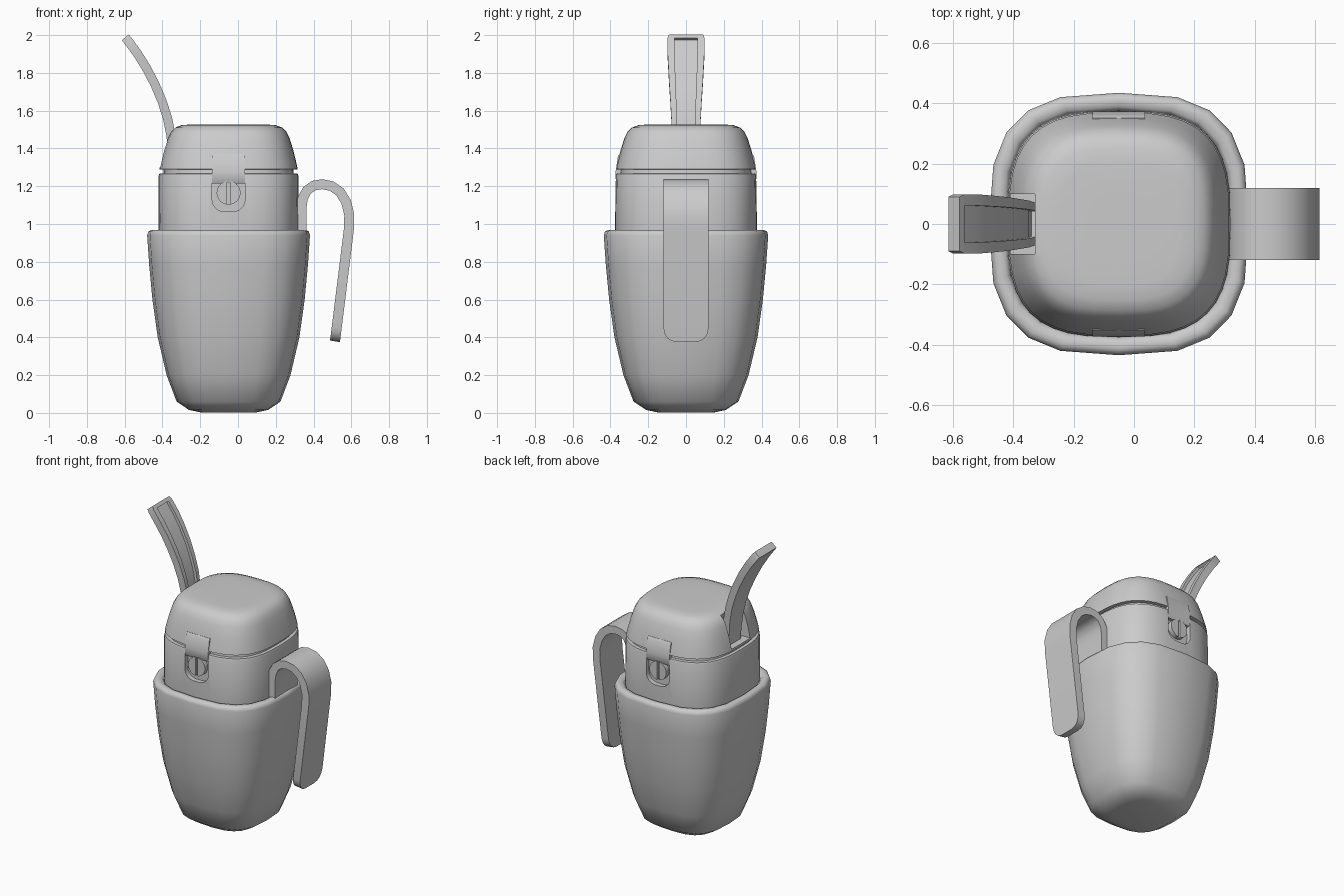
import bpy, bmesh, math
from mathutils import Vector

if "Cube" in bpy.data.objects:
    bpy.data.objects.remove(bpy.data.objects["Cube"])

CX = -0.05  # axis of the jug body


def finish(name, bm, angle=35):
    bmesh.ops.recalc_face_normals(bm, faces=bm.faces)
    me = bpy.data.meshes.new(name)
    bm.to_mesh(me)
    bm.free()
    ob = bpy.data.objects.new(name, me)
    bpy.context.collection.objects.link(ob)
    smooth(ob, angle)
    return ob


def smooth(ob, angle=35):
    bpy.ops.object.select_all(action='DESELECT')
    bpy.context.view_layer.objects.active = ob
    ob.select_set(True)
    bpy.ops.object.shade_smooth_by_angle(angle=math.radians(angle))


def skin(name, rings, angle=35):
    """Join closed rings of points into a capped solid."""
    bm = bmesh.new()
    vs = [[bm.verts.new(p) for p in r] for r in rings]
    n = len(vs[0])
    for a, b in zip(vs, vs[1:]):
        for i in range(n):
            bm.faces.new((a[i], a[(i + 1) % n], b[(i + 1) % n], b[i]))
    bm.faces.new(vs[0])
    bm.faces.new(vs[-1])
    return finish(name, bm, angle)


def squircle(half, z, n):
    f = lambda v: math.copysign(abs(v) ** 0.678, v) if abs(v) > 1e-6 else 0
    return [(CX + half * f(math.cos(2 * math.pi * i / n)),
             1.01 * half * f(math.sin(2 * math.pi * i / n)), z) for i in range(n)]


def shell(name, profile, n, angle=35):
    return skin(name, [squircle(h, z, n) for h, z in profile], angle)


def strip(name, path, thick, offset=0.0):
    """Sweep a flat bar along (x, z, half width) points."""
    rings = []
    for i, (x, z, w) in enumerate(path):
        a, b = path[max(i - 1, 0)], path[min(i + 1, len(path) - 1)]
        t = Vector((b[0] - a[0], b[1] - a[1])).normalized()
        nx, nz = -t.y, t.x
        lo, hi = offset - thick / 2, offset + thick / 2
        rings.append([(x + nx * d, s * w, z + nz * d)
                      for d, s in ((lo, -1), (lo, 1), (hi, 1), (hi, -1))])
    return skin(name, rings)


def prism(name, outline, y0, y1):
    return skin(name, [[(x, y, z) for x, z in outline] for y in (y0, y1)])


def cut(ob, cutter):
    cutter.hide_render = True
    m = ob.modifiers.new("cut", 'BOOLEAN')
    m.object = cutter
    m.solver = 'EXACT'
    bpy.context.view_layer.objects.active = ob
    bpy.ops.object.modifier_apply(modifier=m.name)
    bpy.data.objects.remove(cutter)
    smooth(ob)


# Lower body with rolled rim
shell("body", [(0.15, 0.003), (0.21, 0.016), (0.275, 0.06), (0.328, 0.2), (0.375, 0.4),
               (0.403, 0.6), (0.42, 0.78), (0.431, 0.94), (0.425, 0.96), (0.41, 0.968),
               (0.385, 0.965), (0.373, 0.95), (0.368, 0.9)], 20, 50)

# Neck with a thin recessed seam ring on top
neck = shell("neck", [(0.368, 0.9), (0.372, 0.97), (0.37, 1.255), (0.366, 1.266),
                      (0.345, 1.267), (0.342, 1.3)], 40)

# Domed lid, notched for the spout
lid = shell("lid", [(0.345, 1.288), (0.366, 1.29), (0.36, 1.32), (0.343, 1.39),
                    (0.323, 1.455), (0.307, 1.487), (0.285, 1.51), (0.25, 1.523),
                    (0.2, 1.527), (0.1, 1.527)], 40)
cut(lid, prism("notch_cutter", [(-0.6, 1.302), (-0.315, 1.302), (-0.335, 1.6), (-0.6, 1.6)],
               -0.1, 0.1))

# Curved drinking spout with a long channel in its upper face
path = [(-0.343, 1.29, 0.06), (-0.346, 1.38, 0.066), (-0.355, 1.47, 0.072),
        (-0.373, 1.56, 0.078), (-0.402, 1.65, 0.083), (-0.44, 1.74, 0.089),
        (-0.487, 1.83, 0.094), (-0.535, 1.906, 0.098), (-0.582, 1.97, 0.098),
        (-0.597, 1.988, 0.09)]
spout = strip("spout", path, 0.048)
channel = [(x, z, w * 0.62) for x, z, w in path[1:-1]]
cut(spout, strip("channel_cutter", channel, 0.04, -0.026))

# Hooked carrying handle with a rounded end
strip("handle", [(0.335, 0.93, 0.12), (0.335, 1.08, 0.12), (0.343, 1.135, 0.12),
                 (0.365, 1.178, 0.12), (0.4, 1.203, 0.12), (0.445, 1.211, 0.12),
                 (0.495, 1.201, 0.12), (0.54, 1.17, 0.12), (0.572, 1.118, 0.12),
                 (0.589, 1.05, 0.12), (0.588, 0.98, 0.12), (0.523, 0.455, 0.12),
                 (0.519, 0.423, 0.113), (0.516, 0.4, 0.099), (0.514, 0.385, 0.078),
                 (0.513, 0.379, 0.05)], 0.053)

# Front and back latches: pocket, sloped tab and slotted screw
for side, s in (("front", -1), ("back", 1)):
    r, hw, z0 = 0.065, 0.087, 1.065
    arc = [math.radians(a) for a in range(0, 91, 15)]
    right = [(hw - r + r * math.sin(a), z0 + r - r * math.cos(a)) for a in arc]
    outline = [(CX + x, z) for x, z in right] + [(CX + hw, 1.4), (CX - hw, 1.4)]
    outline += [(CX - x, z) for x, z in reversed(right)]
    cut(neck, prism("pocket_cutter", outline, s * 0.342, s * 0.5))

    tab = [(0.33, 1.215), (0.362, 1.215), (0.373, 1.24), (0.373, 1.275), (0.36, 1.36),
           (0.352, 1.371), (0.3, 1.371)]
    skin(side + "_latch", [[(CX + x, s * y, z) for y, z in tab] for x in (-hw, hw)])

    disc = [(CX + 0.063 * math.cos(i * math.pi / 16), 1.165 + 0.063 * math.sin(i * math.pi / 16))
            for i in range(32)]
    screw = prism(side + "_screw", disc, s * 0.33, s * 0.373)
    slot = [(CX - 0.007, 1.07), (CX + 0.007, 1.07), (CX + 0.007, 1.25), (CX - 0.007, 1.25)]
    cut(screw, prism("slot_cutter", slot, s * 0.355, s * 0.4))
